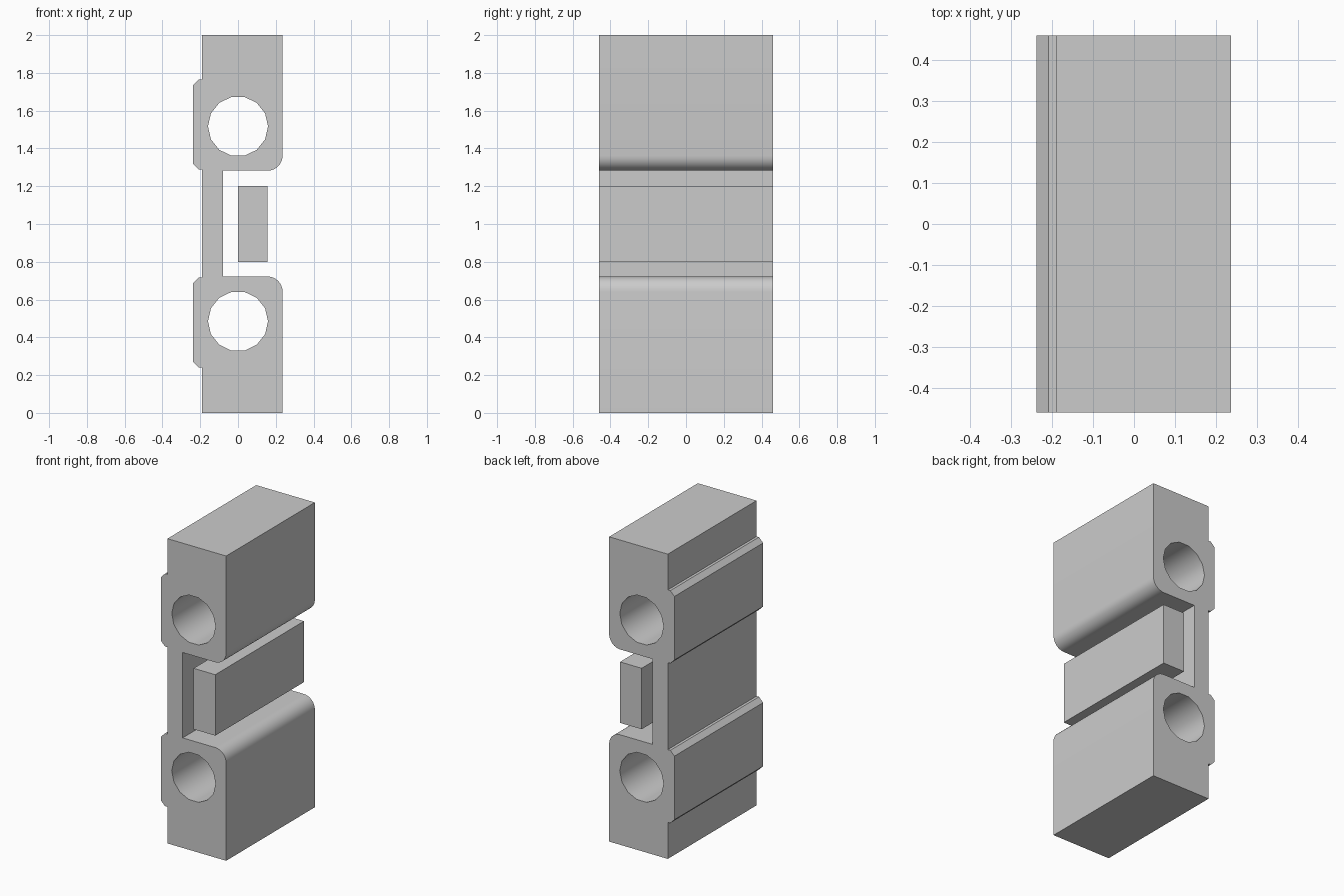
import bpy, bmesh, math
from mathutils import Vector

cube = bpy.data.objects.get("Cube")
if cube:
    bpy.data.objects.remove(cube, do_unlink=True)

HALF = 0.46                      # half depth along y
BACK, FRONT = -0.19, 0.236       # block sides in x
WEB = -0.08                      # inner side of the thin web
LOW, HIGH = 0.722, 1.282         # slot bottom and top

grey = bpy.data.materials.new("plain grey")
grey.use_nodes = True
COLOUR = (0.6, 0.6, 0.6, 1)
grey.diffuse_color = COLOUR
grey.node_tree.nodes["Principled BSDF"].inputs["Base Color"].default_value = COLOUR


def arc(cx, cz, radius, start, end, steps):
    angles = [math.radians(start + (end - start) * i / steps) for i in range(steps + 1)]
    return [(cx + radius * math.cos(a), cz + radius * math.sin(a)) for a in angles]


def rib(bottom, top):
    """Chamfered ridge on the back side, listed from top to bottom."""
    return [(BACK, top), (-0.208, top), (-0.238, top - 0.03),
            (-0.238, bottom + 0.03), (-0.208, bottom), (BACK, bottom)]


def extrude_profile(name, loops):
    """Fill an outline with its holes and extrude it along y."""
    bm = bmesh.new()
    edges = []
    for loop in loops:
        verts = [bm.verts.new((x, -HALF, z)) for x, z in loop]
        edges += [bm.edges.new((v, verts[i - 1])) for i, v in enumerate(verts)]
    bmesh.ops.triangle_fill(bm, edges=edges, use_beauty=True, normal=(0, -1, 0))
    grown = bmesh.ops.extrude_face_region(bm, geom=bm.faces[:], use_keep_orig=True)
    moved = [g for g in grown["geom"] if isinstance(g, bmesh.types.BMVert)]
    bmesh.ops.translate(bm, verts=moved, vec=Vector((0, 2 * HALF, 0)))
    bmesh.ops.recalc_face_normals(bm, faces=bm.faces[:])
    mesh = bpy.data.meshes.new(name)
    bm.to_mesh(mesh)
    bm.free()
    mesh.materials.append(grey)
    obj = bpy.data.objects.new(name, mesh)
    bpy.context.collection.objects.link(obj)
    bpy.ops.object.select_all(action="DESELECT")
    obj.select_set(True)
    bpy.context.view_layer.objects.active = obj
    bpy.ops.object.shade_smooth_by_angle(angle=math.radians(30))
    return obj


# Two blocks joined by a thin web, with rounded slot corners and back ribs
R = 0.08
outline = [(BACK, 0), (FRONT, 0)]
outline += arc(FRONT - R, LOW - R, R, 0, 90, 8)
outline += [(WEB, LOW), (WEB, HIGH)]
outline += arc(FRONT - R, HIGH + R, R, -90, 0, 8)
outline += [(FRONT, 2), (BACK, 2)]
outline += rib(1.288, 1.765) + rib(0.24, 0.717)

# Through holes, one in each block
holes = [arc(0, z, 0.159, 0, 360, 14)[:-1] for z in (0.485, 1.517)]
extrude_profile("frame_body", [outline] + holes)

# Loose bar inside the slot
extrude_profile("centre_bar", [[(0, 0.8), (0.157, 0.8), (0.157, 1.2), (0, 1.2)]])
